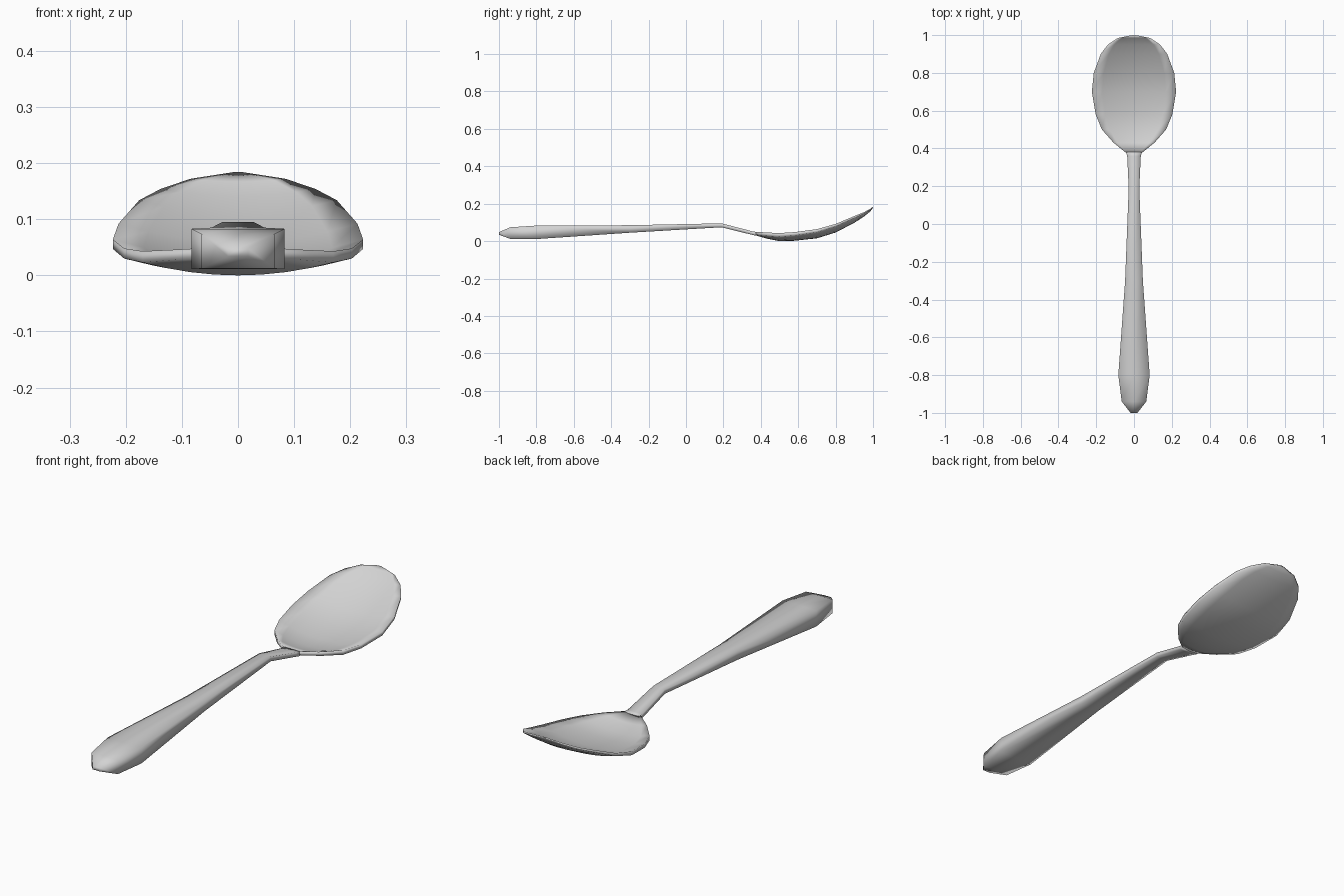
import bpy, bmesh

if "Cube" in bpy.data.objects:
    bpy.data.objects.remove(bpy.data.objects["Cube"])

steel = bpy.data.materials.new("light_grey_steel")
steel.diffuse_color = (0.65, 0.65, 0.65, 1)
steel.use_nodes = True
steel.node_tree.nodes["Principled BSDF"].inputs["Base Color"].default_value = steel.diffuse_color


def loft(name, stations, cols, cap_start, cap_end):
    """Skin closed sections: y, half width, rim top, centre top, rim bottom, centre bottom."""
    bm = bmesh.new()
    us = [-1 + 2 * i / (cols - 1) for i in range(cols)]
    rings = []
    for y, hw, et, ct, eb, cb in stations:
        ring = [bm.verts.new((u * hw, y, ct + (et - ct) * u * u)) for u in us]
        ring += [bm.verts.new((u * hw, y, cb + (eb - cb) * u * u)) for u in reversed(us)]
        rings.append(ring)
    n = 2 * cols
    for a, b in zip(rings, rings[1:]):
        for i in range(n):
            j = (i + 1) % n
            bm.faces.new((a[i], a[j], b[j], b[i]))
    if cap_start:
        bm.faces.new(rings[0])
    if cap_end:
        bm.faces.new(rings[-1])
    bmesh.ops.recalc_face_normals(bm, faces=bm.faces)
    for f in bm.faces:
        f.smooth = True
    me = bpy.data.meshes.new(name)
    bm.to_mesh(me)
    bm.free()
    me.materials.append(steel)
    ob = bpy.data.objects.new(name, me)
    bpy.context.collection.objects.link(ob)
    return ob


# Handle: box sections, y, half width, top, bottom
handle = [
    (-1.0, 0.018, 0.048, 0.034),
    (-0.94, 0.065, 0.074, 0.012),
    (-0.80, 0.083, 0.083, 0.011),
    (-0.30, 0.047, 0.085, 0.045),
    (0.19, 0.028, 0.095, 0.074),
    (0.36, 0.036, 0.051, 0.032),
    (0.38, 0.042, 0.049, 0.029),
]
loft("handle", [(y, w, t, t, b, b) for y, w, t, b in handle], 3, True, True)

# Bowl: dished shell rising to the tip
bowl = [
    (0.375, 0.040, 0.050, 0.048, 0.034, 0.030),
    (0.43, 0.108, 0.046, 0.032, 0.028, 0.014),
    (0.50, 0.170, 0.043, 0.015, 0.023, 0.000),
    (0.58, 0.203, 0.048, 0.016, 0.030, 0.002),
    (0.70, 0.223, 0.064, 0.030, 0.047, 0.015),
    (0.80, 0.213, 0.092, 0.060, 0.078, 0.046),
    (0.90, 0.176, 0.134, 0.110, 0.123, 0.098),
    (0.95, 0.138, 0.154, 0.141, 0.145, 0.130),
    (0.985, 0.085, 0.172, 0.167, 0.165, 0.158),
    (1.0, 0.008, 0.184, 0.184, 0.178, 0.178),
]
loft("bowl", bowl, 9, True, True)
